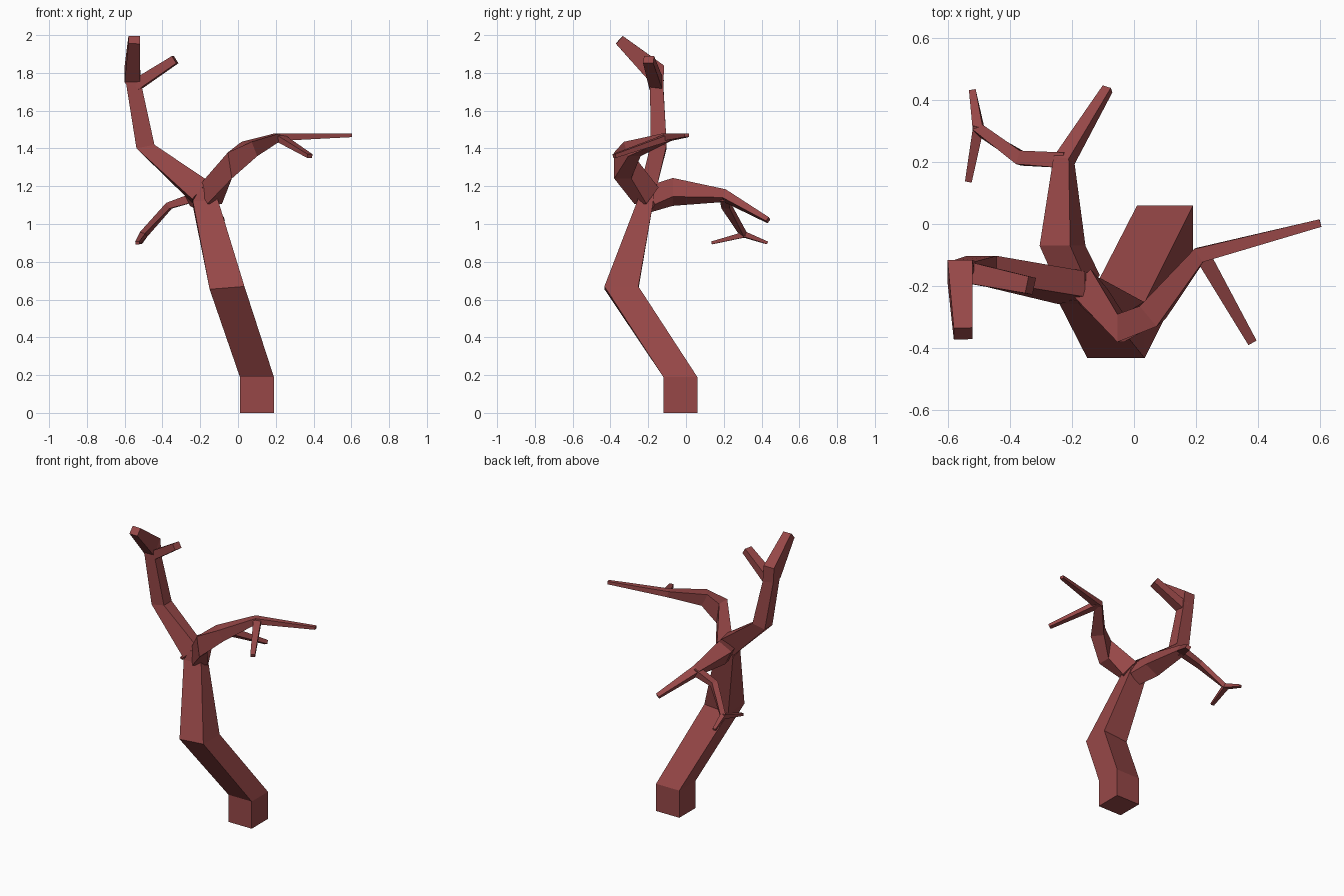
import bpy, bmesh
from mathutils import Vector

bark = bpy.data.materials.new("red_brown_bark")
bark.diffuse_color = (0.31, 0.064, 0.064, 1)


def limb(name, side, rings):
    """Four-sided tube. Each ring: x, y, z, width along side, depth, optional direction."""
    bm = bmesh.new()
    pts = [Vector(r[:3]) for r in rings]
    loops = []
    for i, r in enumerate(rings):
        if len(r) > 5:
            t = Vector(r[5]).normalized()
        else:
            t = Vector()
            if i > 0:
                t += (pts[i] - pts[i - 1]).normalized()
            if i < len(pts) - 1:
                t += (pts[i + 1] - pts[i]).normalized()
            t.normalize()
        u = Vector(side)
        u = (u - t * u.dot(t)).normalized()
        v = t.cross(u)
        u, v = u * r[3] / 2, v * r[4] / 2
        loops.append([bm.verts.new(pts[i] + u * a + v * b)
                      for a, b in ((-1, -1), (1, -1), (1, 1), (-1, 1))])
    for lo, hi in zip(loops, loops[1:]):
        for k in range(4):
            n = (k + 1) % 4
            bm.faces.new((lo[k], lo[n], hi[n], hi[k]))
    bm.faces.new(loops[0][::-1])
    bm.faces.new(loops[-1])
    bmesh.ops.recalc_face_normals(bm, faces=bm.faces[:])
    me = bpy.data.meshes.new(name)
    bm.to_mesh(me)
    bm.free()
    me.materials.append(bark)
    bpy.context.collection.objects.link(bpy.data.objects.new(name, me))


X, Z, UP = (1, 0, 0), (0, 0, 1), (0, 0, 1)

# Crooked trunk
limb("trunk", X, [
    (0.10, -0.03, 0, 0.18, 0.18, UP),
    (0.10, -0.03, 0.19, 0.18, 0.18, UP),
    (-0.058, -0.342, 0.662, 0.185, 0.18, (-0.08, 0, 1)),
    (-0.172, -0.217, 1.11, 0.135, 0.085, (0, 0.3, 1)),
    (-0.165, -0.205, 1.19, 0.07, 0.08, UP)])

# Tall left branch with its twig
limb("left_branch", X, [
    (-0.20, -0.205, 1.17, 0.13, 0.085),
    (-0.49, -0.145, 1.41, 0.097, 0.085, (-0.2, 0, 1)),
    (-0.55, -0.155, 1.73, 0.085, 0.07, (0.2, 0, 1)),
    (-0.56, -0.153, 1.795, 0.08, 0.115, (0, -0.77, 0.64)),
    (-0.55, -0.353, 1.975, 0.06, 0.055)])
limb("left_twig", Z, [
    (-0.54, -0.155, 1.735, 0.06, 0.07),
    (-0.333, -0.198, 1.87, 0.045, 0.055)])

# Right branch curving forward, then out
limb("right_branch", Z, [
    (-0.15, -0.21, 1.15, 0.12, 0.10),
    (-0.043, -0.335, 1.31, 0.14, 0.09, (1, 0, 0.15)),
    (0.06, -0.285, 1.397, 0.085, 0.085),
    (0.21, -0.10, 1.46, 0.04, 0.05),
    (0.60, 0.003, 1.47, 0.02, 0.025)])
limb("right_twig", Z, [
    (0.22, -0.10, 1.457, 0.035, 0.05),
    (0.38, -0.38, 1.36, 0.02, 0.03)])

# Back branch with a drooping forked twig
limb("back_branch", (-0.5, 0, 1), [
    (-0.17, -0.20, 1.13, 0.11, 0.10),
    (-0.23, -0.07, 1.17, 0.11, 0.11, (0, 1, 0)),
    (-0.225, 0.205, 1.15, 0.05, 0.055),
    (-0.085, 0.435, 1.02, 0.025, 0.03)])
limb("drooping_twig", Z, [
    (-0.22, 0.205, 1.145, 0.05, 0.05),
    (-0.365, 0.212, 1.097, 0.035, 0.045),
    (-0.50, 0.305, 0.945, 0.03, 0.035),
    (-0.52, 0.43, 0.90, 0.015, 0.022)])
limb("drooping_twig_fork", Z, [
    (-0.50, 0.315, 0.945, 0.03, 0.035),
    (-0.533, 0.137, 0.90, 0.015, 0.022)])
